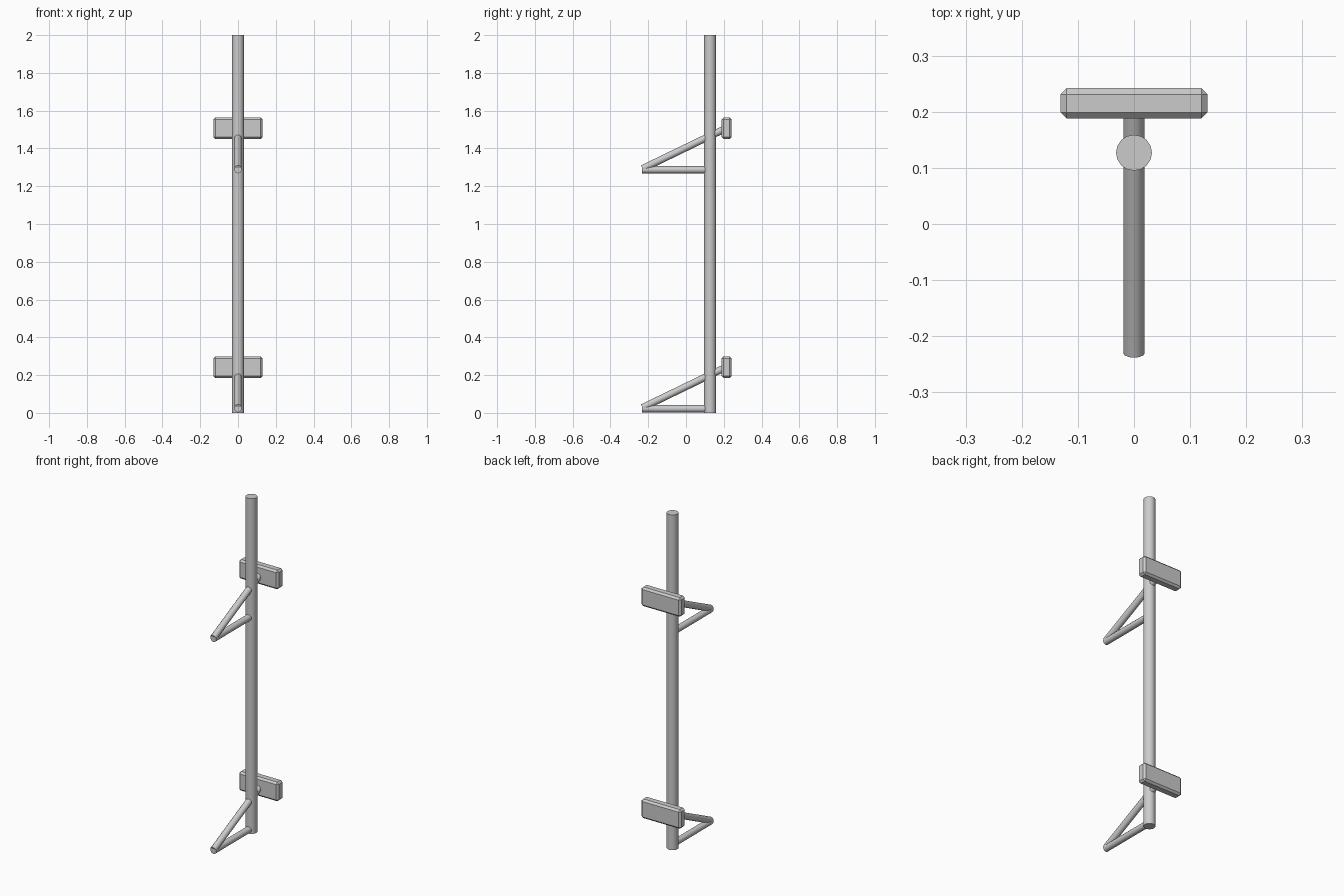
import bpy
from math import radians
from mathutils import Vector

if "Cube" in bpy.data.objects:
    bpy.data.objects.remove(bpy.data.objects["Cube"])

POLE_Y = 0.127


def tube(name, start, end, radius, sides):
    a, b = Vector(start), Vector(end)
    bpy.ops.mesh.primitive_cylinder_add(vertices=sides, radius=radius,
                                        depth=(b - a).length, location=(a + b) / 2)
    ob = bpy.context.object
    ob.name = name
    ob.rotation_euler = (b - a).to_track_quat('Z', 'Y').to_euler()
    bpy.ops.object.shade_smooth_by_angle(angle=radians(35))
    return ob


def block(name, location, size, chamfer):
    bpy.ops.mesh.primitive_cube_add(size=1, location=location)
    ob = bpy.context.object
    ob.name = name
    ob.scale = size
    bpy.ops.object.transform_apply(location=False, rotation=False, scale=True)
    bevel = ob.modifiers.new("chamfer", 'BEVEL')
    bevel.width = chamfer
    bevel.segments = 1
    return ob


# Upright pole
tube("pole", (0, POLE_Y, 0), (0, POLE_Y, 2), 0.032, 16)

# Two identical brackets: level strut, sloping strut and mounting pad
for label, z in (("lower", 0.0), ("upper", 1.265)):
    tube(label + "_level_strut", (0, -0.232, z + 0.022), (0, POLE_Y, z + 0.022), 0.019, 12)
    tube(label + "_sloping_strut", (0, -0.23, z + 0.028), (0, 0.21, z + 0.241), 0.019, 12)
    block(label + "_pad", (0, 0.215, z + 0.242), (0.262, 0.054, 0.114), 0.011)
